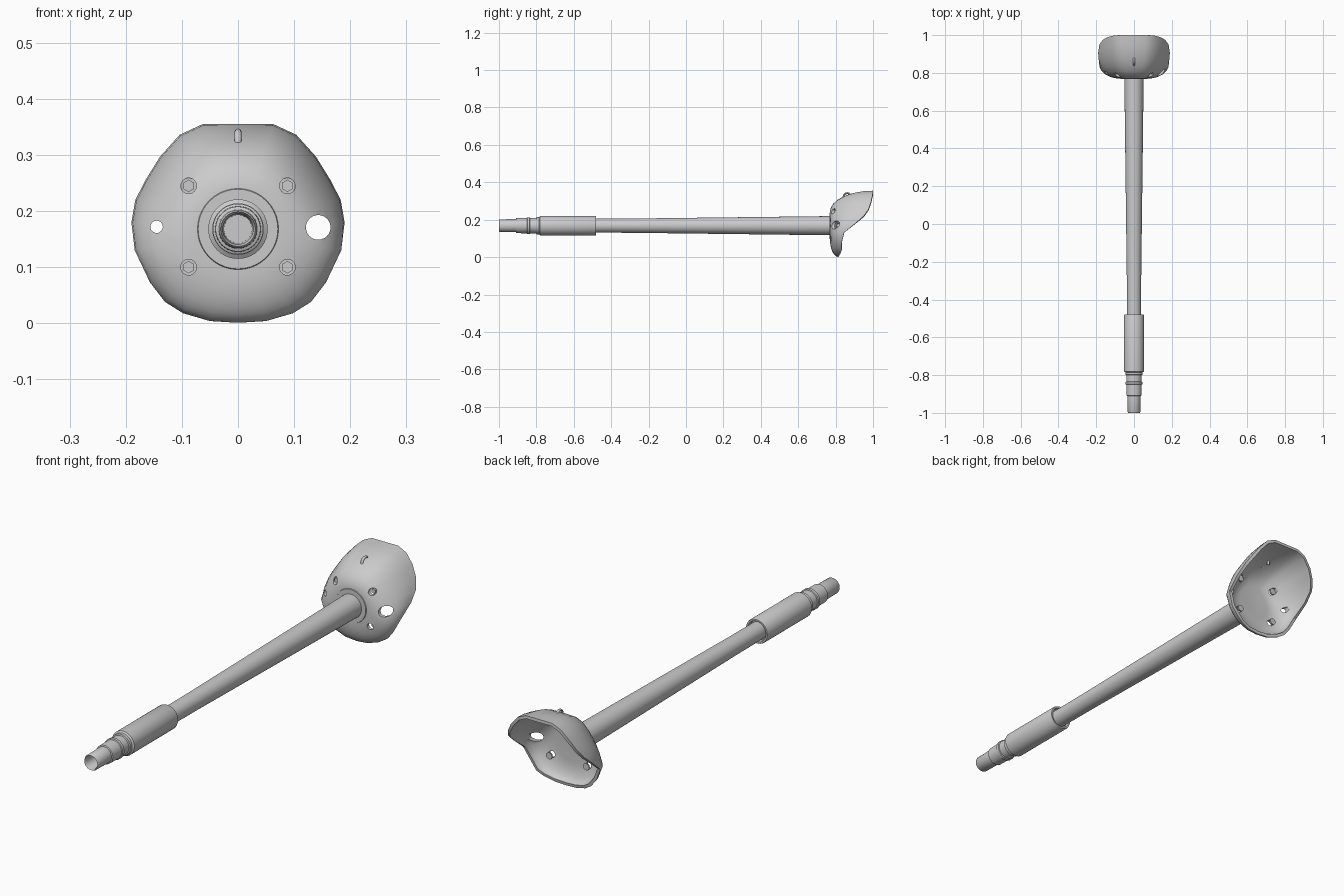
import bpy, bmesh, math
from mathutils import Vector, Matrix

if "Cube" in bpy.data.objects:
    bpy.data.objects.remove(bpy.data.objects["Cube"])

CZ = 0.168  # height of the long axis

grey = bpy.data.materials.new("light grey")
grey.diffuse_color = (0.6, 0.6, 0.6, 1)
grey.use_nodes = True
grey.node_tree.nodes["Principled BSDF"].inputs["Base Color"].default_value = grey.diffuse_color


def finish(name, bm):
    mesh = bpy.data.meshes.new(name)
    bm.to_mesh(mesh)
    bm.free()
    ob = bpy.data.objects.new(name, mesh)
    bpy.context.collection.objects.link(ob)
    mesh.materials.append(grey)
    return ob


def smooth(ob, angle=35):
    bpy.ops.object.select_all(action='DESELECT')
    ob.select_set(True)
    bpy.context.view_layer.objects.active = ob
    bpy.ops.object.shade_smooth_by_angle(angle=math.radians(angle))


def lathe(name, profile, sides=40):
    """Turn a closed (y, radius) outline around the long axis."""
    bm = bmesh.new()
    rings = []
    for y, r in profile:
        if r == 0:
            rings.append([bm.verts.new((0, y, CZ))] * sides)
        else:
            rings.append([bm.verts.new((r * math.cos(2 * math.pi * i / sides), y,
                                        CZ + r * math.sin(2 * math.pi * i / sides)))
                          for i in range(sides)])
    for a, b in zip(rings, rings[1:]):
        for i in range(sides):
            j = (i + 1) % sides
            bm.faces.new(list(dict.fromkeys((a[i], a[j], b[j], b[i]))))
    bmesh.ops.recalc_face_normals(bm, faces=bm.faces)
    ob = finish(name, bm)
    smooth(ob)
    return ob


def rod(name, x, z, r, y0, y1, sides=24):
    bm = bmesh.new()
    place = Matrix.Translation((x, (y0 + y1) / 2, z)) @ Matrix.Rotation(math.pi / 2, 4, 'X')
    bmesh.ops.create_cone(bm, cap_ends=True, segments=sides, radius1=r, radius2=r,
                          depth=y1 - y0, matrix=place)
    return finish(name, bm)


# Tapered shaft
lathe("shaft", [(-0.5, 0), (-0.5, 0.037), (-0.3, 0.038), (0.76, 0.051), (0.778, 0.051), (0.778, 0)])

# Sleeve with stepped, bored connector
lathe("sleeve_and_connector", [
    (-0.85, 0), (-0.85, 0.025), (-0.99, 0.027), (-1.0, 0.031), (-0.995, 0.034), (-0.91, 0.035),
    (-0.908, 0.040), (-0.85, 0.041), (-0.848, 0.045), (-0.836, 0.045), (-0.834, 0.041),
    (-0.80, 0.041), (-0.798, 0.046), (-0.785, 0.046), (-0.78, 0.053), (-0.485, 0.053),
    (-0.48, 0.051), (-0.48, 0.044), (-0.495, 0.042), (-0.495, 0)])

# Seat ring where the shaft meets the cup
lathe("seat_ring", [(0.767, 0.045), (0.767, 0.071), (0.774, 0.074), (0.774, 0.045), (0.767, 0.045)])

# Cup: half rim (x, z, y), lofted from a round flat base
half = [(0, .355, 1.0), (.063, .355, 1.0), (.104, .336, .998), (.139, .297, .99),
        (.165, .255, .975), (.183, .22, .95), (.19, .18, .905), (.184, .13, .845),
        (.157, .073, .832), (.13, .038, .833), (.098, .018, .825), (.05, .004, .817),
        (0, .001, .815)]
rim = half + [(-x, z, y) for x, z, y in half[-2:0:-1]]
STEPS = 8
bm = bmesh.new()
rings = []
for k in range(STEPS + 1):
    t = k / STEPS * math.pi / 2
    ring = []
    for x, z, y in rim:
        out = Vector((x, z - CZ))
        r = 0.075 + (out.length - 0.075) * math.sin(t)
        d = out.normalized() * r
        ring.append(bm.verts.new((d.x, 0.77 + (y - 0.77) * (1 - math.cos(t)), CZ + d.y)))
    rings.append(ring)
base = bm.faces.new(rings[0])
n = len(rim)
for a, b in zip(rings, rings[1:]):
    for i in range(n):
        bm.faces.new((a[i], a[(i + 1) % n], b[(i + 1) % n], b[i]))
bmesh.ops.recalc_face_normals(bm, faces=bm.faces)
base.normal_update()
if base.normal.y > 0:
    bmesh.ops.reverse_faces(bm, faces=bm.faces)
cup = finish("cup", bm)
shell = cup.modifiers.new("shell", 'SOLIDIFY')
shell.thickness = 0.013
shell.offset = -1

# Side holes and screw pockets
bolts = [(sx * 0.088, z) for sx in (-1, 1) for z in (0.1, 0.245)]
cutters = [rod("hole_cutter", 0.143, 0.171, 0.022, 0.7, 1.1),
           rod("hole_cutter", -0.145, 0.172, 0.011, 0.7, 1.1)]
cutters += [rod("pocket_cutter", x, z, 0.014, 0.7, 0.9) for x, z in bolts]
bpy.ops.object.select_all(action='DESELECT')
bpy.context.view_layer.objects.active = cup
cup.select_set(True)
bpy.ops.object.modifier_apply(modifier=shell.name)
for c in cutters:
    cut = cup.modifiers.new("cut", 'BOOLEAN')
    cut.operation = 'DIFFERENCE'
    cut.solver = 'EXACT'
    cut.object = c
    bpy.ops.object.modifier_apply(modifier=cut.name)
for c in cutters:
    bpy.data.objects.remove(c, do_unlink=True)
smooth(cup, 32)

# Screws sunk in the pockets
for x, z in bolts:
    rod("screw_shank", x, z, 0.0142, 0.801, 0.806)
    rod("screw_head", x, z, 0.011, 0.794, 0.803, sides=6)

# Small loop on top of the cup
bm = bmesh.new()
sections = []
for i in range(13):
    a = math.radians(-35 + 250 * i / 12)
    section = []
    for j in range(8):
        b = 2 * math.pi * j / 8
        r = 0.020 + 0.005 * math.cos(b)
        section.append(bm.verts.new((0.006 * math.sin(b), 0.862 + r * math.cos(a),
                                     0.322 + r * math.sin(a))))
    sections.append(section)
for a, b in zip(sections, sections[1:]):
    for j in range(8):
        bm.faces.new((a[j], a[(j + 1) % 8], b[(j + 1) % 8], b[j]))
bm.faces.new(sections[0])
bm.faces.new(sections[-1])
bmesh.ops.recalc_face_normals(bm, faces=bm.faces)
smooth(finish("top_loop", bm), 50)
